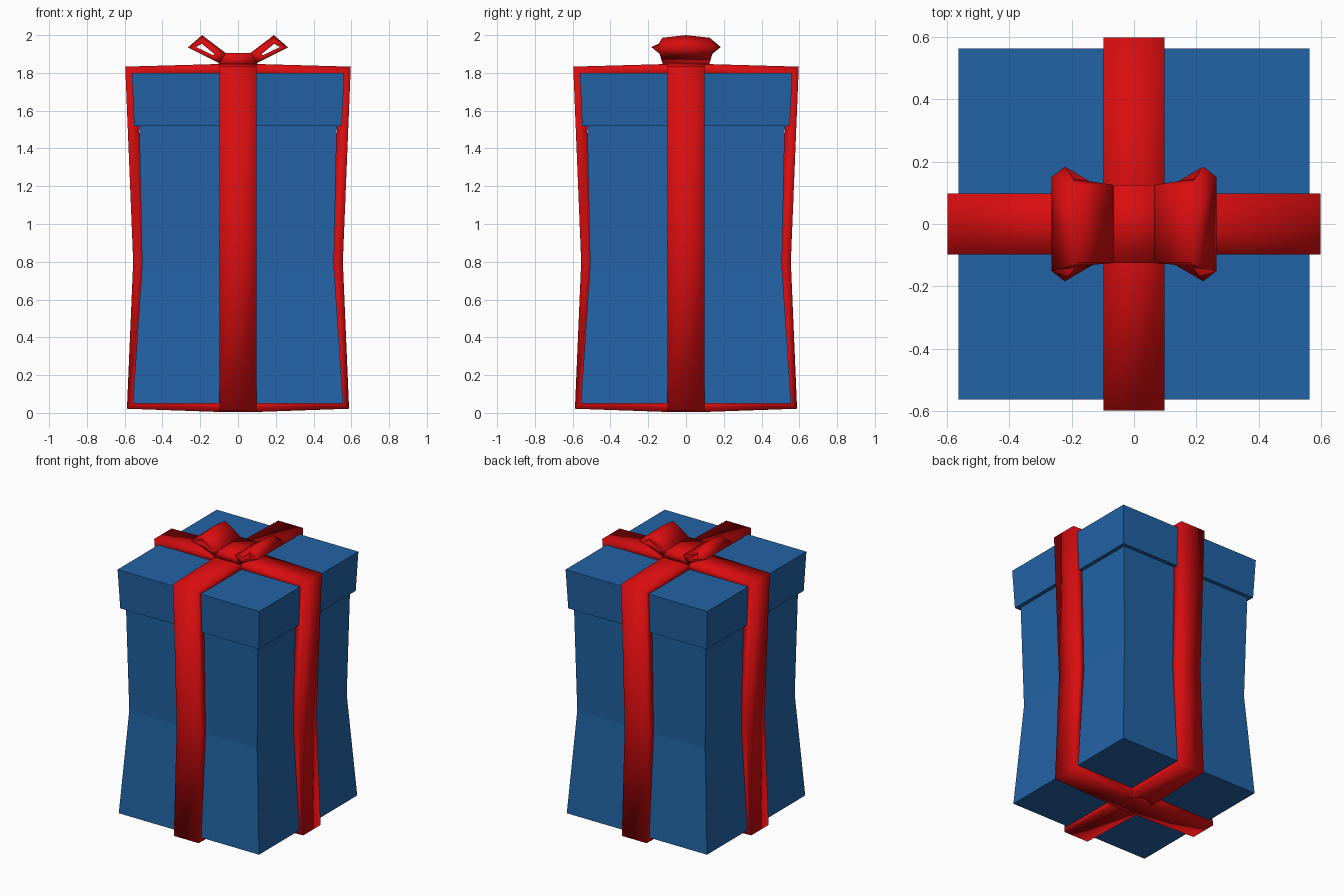
import bpy, bmesh, math

if "Cube" in bpy.data.objects:
    bpy.data.objects.remove(bpy.data.objects["Cube"])


def material(name, rgb):
    m = bpy.data.materials.new(name)
    m.diffuse_color = (*rgb, 1)
    m.use_nodes = True
    m.node_tree.nodes["Principled BSDF"].inputs["Base Color"].default_value = m.diffuse_color
    return m


BLUE = material("blue_paper", (0.016, 0.125, 0.38))
RED = material("red_ribbon", (0.70, 0.004, 0.005))


def finish(bm, name, mat, smooth):
    bmesh.ops.recalc_face_normals(bm, faces=bm.faces)
    me = bpy.data.meshes.new(name)
    bm.to_mesh(me)
    bm.free()
    me.materials.append(mat)
    for p in me.polygons:
        p.use_smooth = smooth
    ob = bpy.data.objects.new(name, me)
    bpy.context.collection.objects.link(ob)
    return ob


def square_stack(name, levels):
    """Closed box lofted through (z, half width) squares."""
    bm = bmesh.new()
    rings = [[bm.verts.new((sx * w, sy * w, z))
              for sx, sy in ((-1, -1), (1, -1), (1, 1), (-1, 1))] for z, w in levels]
    for a, b in zip(rings, rings[1:]):
        for i in range(4):
            j = (i + 1) % 4
            bm.faces.new((a[i], a[j], b[j], b[i]))
    bm.faces.new(rings[0])
    bm.faces.new(rings[-1])
    return finish(bm, name, BLUE, False)


def band(name, outer, inner, turn=0.0, drop=0.0):
    """Closed loop of ribbon; paths are (x, z, half width), drop lowers the rims."""
    bm = bmesh.new()
    c, s = math.cos(turn), math.sin(turn)

    def vert(x, y, z):
        return bm.verts.new((x * c - y * s, x * s + y * c, z))

    sections = []
    for (xo, zo, wo), (xi, zi, wi) in zip(outer, inner):
        d = drop if zo > 1.95 else 0
        sections.append([vert(xo, -wo, zo - d), vert(xo, 0, zo), vert(xo, wo, zo - d),
                         vert(xi, wi, zi - d), vert(xi, 0, zi), vert(xi, -wi, zi - d)])
    n = len(sections)
    for k in range(n):
        a, b = sections[k], sections[(k + 1) % n]
        for i in range(6):
            j = (i + 1) % 6
            bm.faces.new((a[i], a[j], b[j], b[i]))
    return finish(bm, name, RED, True)


# waisted box and flared lid
square_stack("box_body", [(0.05, 0.557), (0.78, 0.508), (1.56, 0.524)])
square_stack("box_lid", [(1.52, 0.55), (1.80, 0.5625)])

# two ribbons wrapped round the box
half_out = [(0.1, 0.005), (0.588, 0.022), (0.555, 0.80), (0.597, 1.833), (0.1, 1.847)]
half_in = [(0.1, 0.07), (0.535, 0.07), (0.495, 0.80), (0.535, 1.78), (0.1, 1.78)]


def both_sides(half):
    return ([(x, z, 0.098) for x, z in half]
            + [(-x, z, 0.098) for x, z in reversed(half)])


for name, turn in (("ribbon_across", 0), ("ribbon_front_to_back", math.pi / 2)):
    band(name, both_sides(half_out), both_sides(half_in), turn)

# bow loops, mirrored left and right
loop_out = [(0.065, 1.905, 0.125), (0.19, 2.0, 0.125), (0.265, 1.935, 0.15), (0.10, 1.852, 0.125)]
loop_in = [(0.125, 1.90, 0.13), (0.192, 1.968, 0.145), (0.222, 1.937, 0.184), (0.13, 1.893, 0.13)]
for name, m in (("bow_loop_right", 1), ("bow_loop_left", -1)):
    band(name, [(m * x, z, w) for x, z, w in loop_out],
         [(m * x, z, w) for x, z, w in loop_in], drop=0.014)

# bow knot
bm = bmesh.new()
bmesh.ops.create_cube(bm, size=1)
for v in bm.verts:
    top = v.co.z > 0
    v.co = (v.co.x * (0.14 if top else 0.21), v.co.y * 0.25, 1.905 if top else 1.845)
knot = finish(bm, "bow_knot", RED, True)
